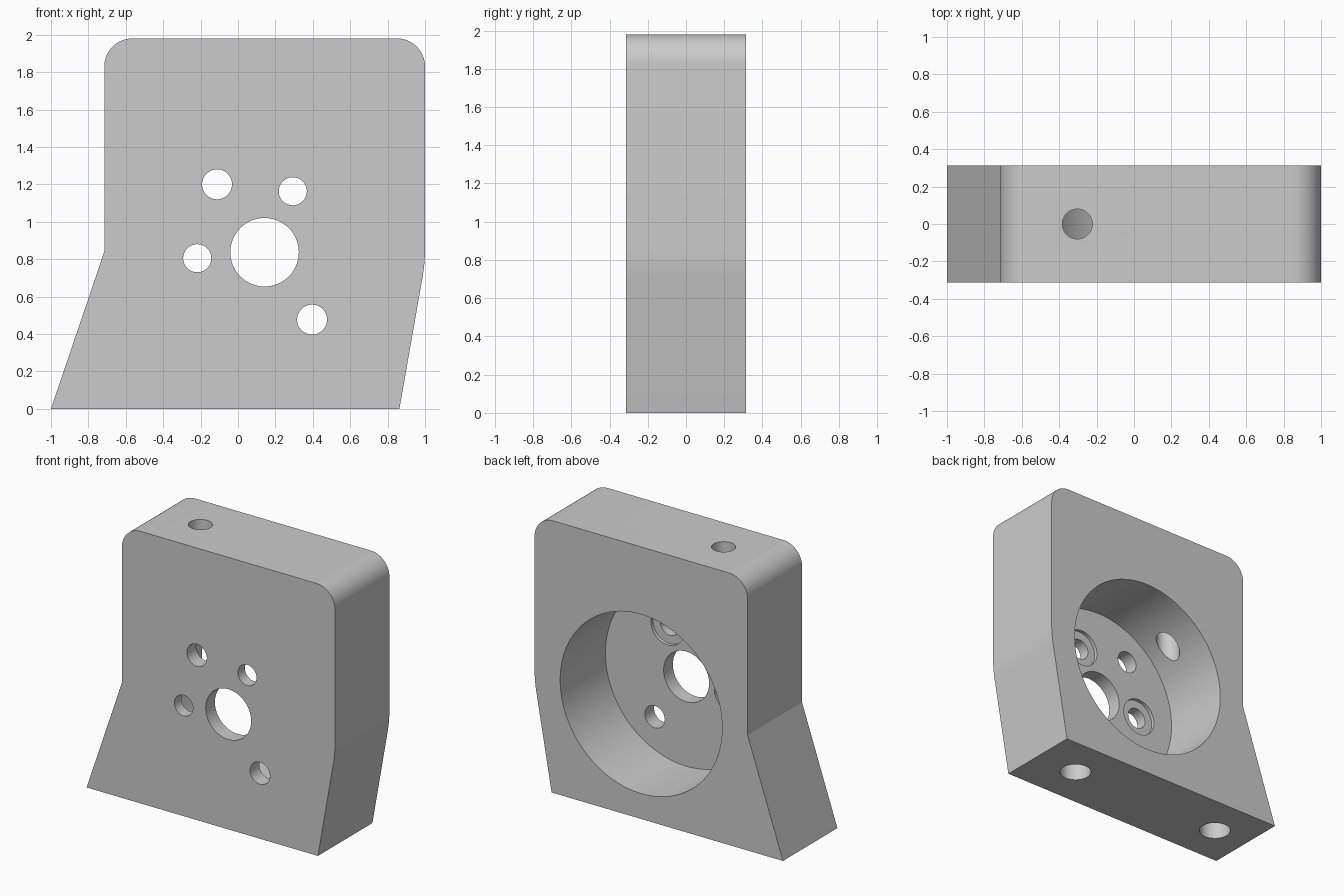
import bpy, bmesh, math
from mathutils import Vector, Matrix

if "Cube" in bpy.data.objects:
    bpy.data.objects.remove(bpy.data.objects["Cube"])

HALF = 0.313           # half of the block thickness
FLOOR = -0.207         # y of the pocket floor
CENTRE = (0.142, 0.837)

grey = bpy.data.materials.new("plain_grey")
grey.use_nodes = True
colour = (0.6, 0.6, 0.6, 1)
grey.diffuse_color = colour
grey.node_tree.nodes["Principled BSDF"].inputs["Base Color"].default_value = colour


def make_object(name, bm):
    bmesh.ops.recalc_face_normals(bm, faces=bm.faces)
    mesh = bpy.data.meshes.new(name)
    bm.to_mesh(mesh)
    bm.free()
    mesh.materials.append(grey)
    obj = bpy.data.objects.new(name, mesh)
    bpy.context.collection.objects.link(obj)
    return obj


def fillet(corner, before, after, radius, steps):
    """Points of an arc that rounds a profile corner."""
    c = Vector(corner)
    u, v = (Vector(before) - c).normalized(), (Vector(after) - c).normalized()
    half = u.angle(v) / 2
    mid = c + (u + v).normalized() * radius / math.sin(half)
    start = (c + u * radius / math.tan(half) - mid).normalized()
    end = (c + v * radius / math.tan(half) - mid).normalized()
    return [mid + start.slerp(end, i / steps) * radius for i in range(steps + 1)]


def cut(body, start, end, radius, segments=64):
    """Drill a round hole between two points."""
    a, b = Vector(start), Vector(end)
    turn = (b - a).to_track_quat('Z', 'Y').to_matrix().to_4x4()
    bm = bmesh.new()
    bmesh.ops.create_cone(bm, cap_ends=True, segments=segments, radius1=radius,
                          radius2=radius, depth=(b - a).length,
                          matrix=Matrix.Translation((a + b) / 2) @ turn)
    cutter = make_object("hole_cutter", bm)
    cutter.hide_render = True
    mod = body.modifiers.new("hole", 'BOOLEAN')
    mod.operation = 'DIFFERENCE'
    mod.solver = 'EXACT'
    mod.object = cutter
    bpy.ops.object.modifier_apply(modifier=mod.name)
    bpy.data.objects.remove(cutter)


# Block: front profile with rounded top corners and a soft bend on one side
foot_r, foot_l = (0.863, 0), (-1, 0)
bend_r, bend_l = (1, 0.78), (-0.715, 0.84)
top_r, top_l = (1, 1.98), (-0.715, 1.98)
profile = [foot_l, foot_r]
profile += fillet(bend_r, foot_r, top_r, 0.9, 6)
profile += fillet(top_r, bend_r, top_l, 0.15, 16)
profile += fillet(top_l, top_r, bend_l, 0.15, 16)
profile.append(bend_l)

bm = bmesh.new()
face = bm.faces.new([bm.verts.new((p[0], -HALF, p[1])) for p in profile])
grown = bmesh.ops.extrude_face_region(bm, geom=[face])["geom"]
bmesh.ops.translate(bm, vec=(0, 2 * HALF, 0),
                    verts=[g for g in grown if isinstance(g, bmesh.types.BMVert)])
block = make_object("mounting_block", bm)
bpy.context.view_layer.objects.active = block
block.select_set(True)

# Round pocket in the back and the central bore through its floor
x, z = CENTRE
cut(block, (x, FLOOR, z), (x, 0.5, z), 0.652, 128)
cut(block, (x, -0.5, z), (x, 0, z), 0.183)

# Plain bolt holes
for x, z in ((-0.112, 1.2), (0.396, 0.477)):
    cut(block, (x, -0.5, z), (x, 0, z), 0.08)

# Bolt holes with a shallow counterbore on the pocket side
for x, z in ((0.293, 1.163), (-0.218, 0.805)):
    cut(block, (x, -0.5, z), (x, 0, z), 0.075)
    cut(block, (x, FLOOR - 0.025, z), (x, 0, z), 0.135)

# Vertical hole from the top into the pocket
cut(block, (-0.303, 0, 1.1), (-0.303, 0, 2.2), 0.08)

# Blind mounting holes in the underside
for x in (0.525, -0.725):
    cut(block, (x, 0, -0.2), (x, 0, 0.2), 0.106)

bpy.ops.object.shade_smooth_by_angle(angle=math.radians(15))
